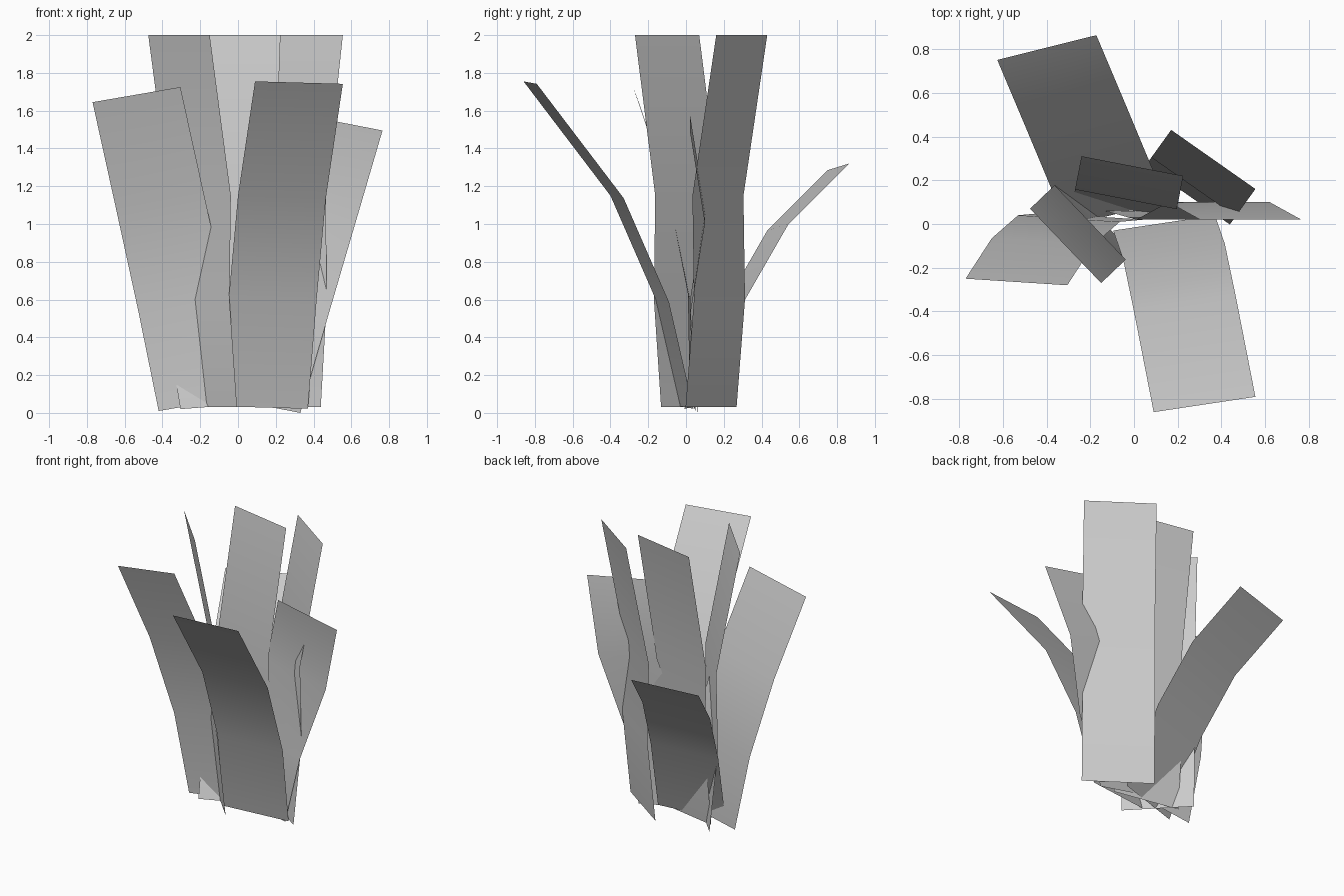
import bpy
from mathutils import Vector

if "Cube" in bpy.data.objects:
    bpy.data.objects.remove(bpy.data.objects["Cube"])


def blade(name, edge, width):
    """Flat bent strip: one long edge path, repeated across by a width vector."""
    w = Vector(width)
    verts = [p for e in edge for p in (Vector(e), Vector(e) + w)]
    faces = [(2 * i, 2 * i + 1, 2 * i + 3, 2 * i + 2) for i in range(len(edge) - 1)]
    mesh = bpy.data.meshes.new(name)
    mesh.from_pydata(verts, [], faces)
    mesh.update()
    mesh.shade_smooth()
    obj = bpy.data.objects.new(name, mesh)
    bpy.context.collection.objects.link(obj)
    return obj


# Tall upright blades share one profile: (distance behind the tip, height)
UPRIGHT = [(0.2, 0.03), (0.145, 0.6), (0.155, 1.15), (0.0, 2.0)]


def upright_blade(name, tip, width, lean):
    n = Vector((*lean, 0)).normalized()
    edge = [(tip[0] - n.x * d, tip[1] - n.y * d, z) for d, z in UPRIGHT]
    blade(name, edge, (*width, 0))


upright_blade("tall_blade_left", (-0.475, 0.07), (0.325, -0.34), (-0.34, -0.325))
upright_blade("tall_blade_right", (0.17, 0.43), (0.385, -0.27), (0.09, 0.125))
upright_blade("tall_blade_back", (-0.24, 0.31), (0.465, -0.09), (0.19, 0.98))

# Outward bending blades
blade("front_blade",
      [(-0.095, -0.03, 0.035), (-0.05, -0.16, 0.6), (0.0, -0.40, 1.15), (0.09, -0.86, 1.755)],
      (0.465, 0.07, -0.013))
blade("back_blade",
      [(-0.305, -0.01, 0.02), (-0.394, 0.20, 0.565), (-0.49, 0.43, 0.965), (-0.625, 0.75, 1.285)],
      (0.453, 0.113, 0.035))

# Blades leaning sideways
blade("left_blade",
      [(-0.42, 0.05, 0.01), (-0.53, 0.04, 0.55), (-0.65, -0.065, 1.1), (-0.77, -0.25, 1.645)],
      (0.465, -0.03, 0.08))
blade("right_blade",
      [(0.33, 0.06, 0.0), (0.473, 0.02, 0.5), (0.62, 0.1, 1.0), (0.765, 0.02, 1.495)],
      (-0.463, 0.0, 0.09))
